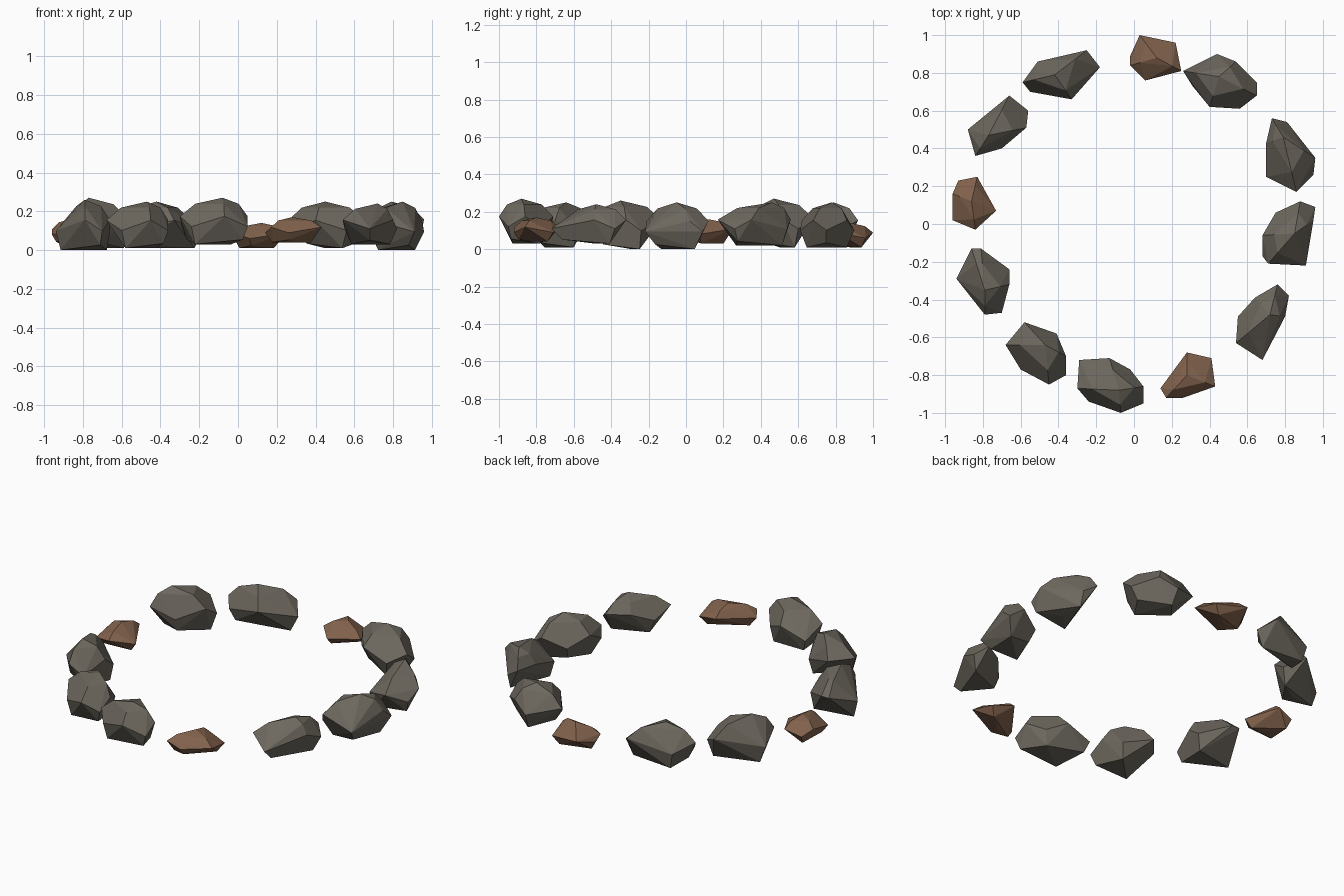
import bpy
import bmesh
from mathutils import Vector

default_cube = bpy.data.objects.get("Cube")
if default_cube:
    bpy.data.objects.remove(default_cube, do_unlink=True)


def make_material(name, colour):
    material = bpy.data.materials.new(name)
    material.use_nodes = True
    material.diffuse_color = colour
    shader = material.node_tree.nodes["Principled BSDF"]
    shader.inputs["Base Color"].default_value = colour
    shader.inputs["Roughness"].default_value = 0.9
    return material


grey = make_material("grey stone", (0.152, 0.137, 0.112, 1))
brown = make_material("brown stone", (0.225, 0.124, 0.074, 1))


def make_stone(name, material, outline, peak, bottom, top, base=0.74):
    """Chipped stone: the hull of a zigzag girdle, a peak, shoulders and a base."""
    height = top - bottom
    girdle = [Vector(point) for point in outline]
    centre = sum(girdle, Vector((0, 0))) / len(girdle)
    summit = Vector(peak)
    points = [(*summit, top)]

    for index, corner in enumerate(girdle):
        raised = index % 2 == 0
        level = 0.6 if raised else 0.38
        points.append((*corner, bottom + height * level))
        if raised:
            # Sloping shoulder around the peak
            shoulder = summit.lerp(corner, 0.64)
            points.append((*shoulder, bottom + height * 0.87))
        else:
            # Uneven base the stone rests on
            foot = centre.lerp(corner, base)
            lift = 0.1 if index % 4 == 3 else 0
            points.append((*foot, bottom + height * lift))

    # Keel under the middle of the stone
    points.append((*centre, bottom))

    mesh = bpy.data.meshes.new(name)
    bm = bmesh.new()
    for point in points:
        bm.verts.new(point)
    result = bmesh.ops.convex_hull(bm, input=bm.verts)
    unused = {v for v in result["geom_interior"] + result["geom_unused"]
              if isinstance(v, bmesh.types.BMVert)}
    bmesh.ops.delete(bm, geom=list(unused), context="VERTS")
    # Merge nearly flat neighbours into broad chipped facets
    bmesh.ops.dissolve_limit(bm, angle_limit=0.1, verts=bm.verts, edges=bm.edges)
    bmesh.ops.recalc_face_normals(bm, faces=bm.faces)
    bm.to_mesh(mesh)
    bm.free()
    mesh.materials.append(material)
    stone = bpy.data.objects.new(name, mesh)
    bpy.context.collection.objects.link(stone)


# Small brown stones
make_stone("brown_stone_back", brown,
           [(.03, 1), (.22, .96), (.25, .81), (.06, .76), (-.02, .84), (-.02, .89)],
           (.12, .88), .01, .14)
make_stone("brown_stone_front", brown,
           [(.28, -.68), (.41, -.71), (.43, -.86), (.26, -.92), (.17, -.92), (.14, -.87)],
           (.28, -.8), .04, .17)
make_stone("brown_stone_right", brown,
           [(-.83, .25), (-.73, .07), (-.84, -.03), (-.96, .02), (-.96, .16), (-.93, .23)],
           (-.86, .12), .03, .16)

# Large grey stones on the left side, from back to front
make_stone("grey_stone_back_left", grey,
           [(.26, .81), (.44, .9), (.54, .86), (.65, .75), (.65, .68),
            (.56, .61), (.4, .62), (.31, .73)],
           (.45, .78), .01, .25)
make_stone("grey_stone_left_rear", grey,
           [(.73, .56), (.81, .54), (.96, .35), (.95, .26), (.86, .17), (.7, .25), (.7, .43)],
           (.79, .46), .02, .25, .85)
make_stone("grey_stone_left_middle", grey,
           [(.88, .12), (.96, .09), (.95, .02), (.91, -.22), (.71, -.21),
            (.68, -.17), (.68, -.06), (.75, .06)],
           (.85, -.05), 0, .25, .68)
make_stone("grey_stone_front_left", grey,
           [(.76, -.32), (.82, -.38), (.8, -.49), (.68, -.72), (.54, -.63),
            (.55, -.49), (.64, -.39)],
           (.72, -.48), .03, .24)

# Large grey stones on the right side, from front to back
make_stone("grey_stone_front", grey,
           [(-.13, -.71), (-.02, -.77), (.05, -.86), (.05, -.95), (-.07, -1),
            (-.24, -.94), (-.3, -.87), (-.29, -.72)],
           (-.08, -.88), .03, .27, .85)
make_stone("grey_stone_front_right", grey,
           [(-.58, -.52), (-.41, -.58), (-.36, -.7), (-.36, -.8), (-.45, -.85),
            (-.6, -.77), (-.68, -.64)],
           (-.47, -.64), .01, .25, .82)
make_stone("grey_stone_right_middle", grey,
           [(-.81, -.13), (-.66, -.24), (-.66, -.32), (-.7, -.47), (-.79, -.48),
            (-.94, -.29), (-.86, -.13)],
           (-.79, -.35), 0, .26, .85)
make_stone("grey_stone_right_rear", grey,
           [(-.66, .68), (-.56, .6), (-.57, .51), (-.7, .4), (-.84, .36), (-.88, .5)],
           (-.77, .47), .01, .27, .8)
make_stone("grey_stone_back_right", grey,
           [(-.25, .92), (-.18, .83), (-.33, .66), (-.55, .7), (-.59, .75), (-.51, .86)],
           (-.42, .79), .01, .25, .8)
